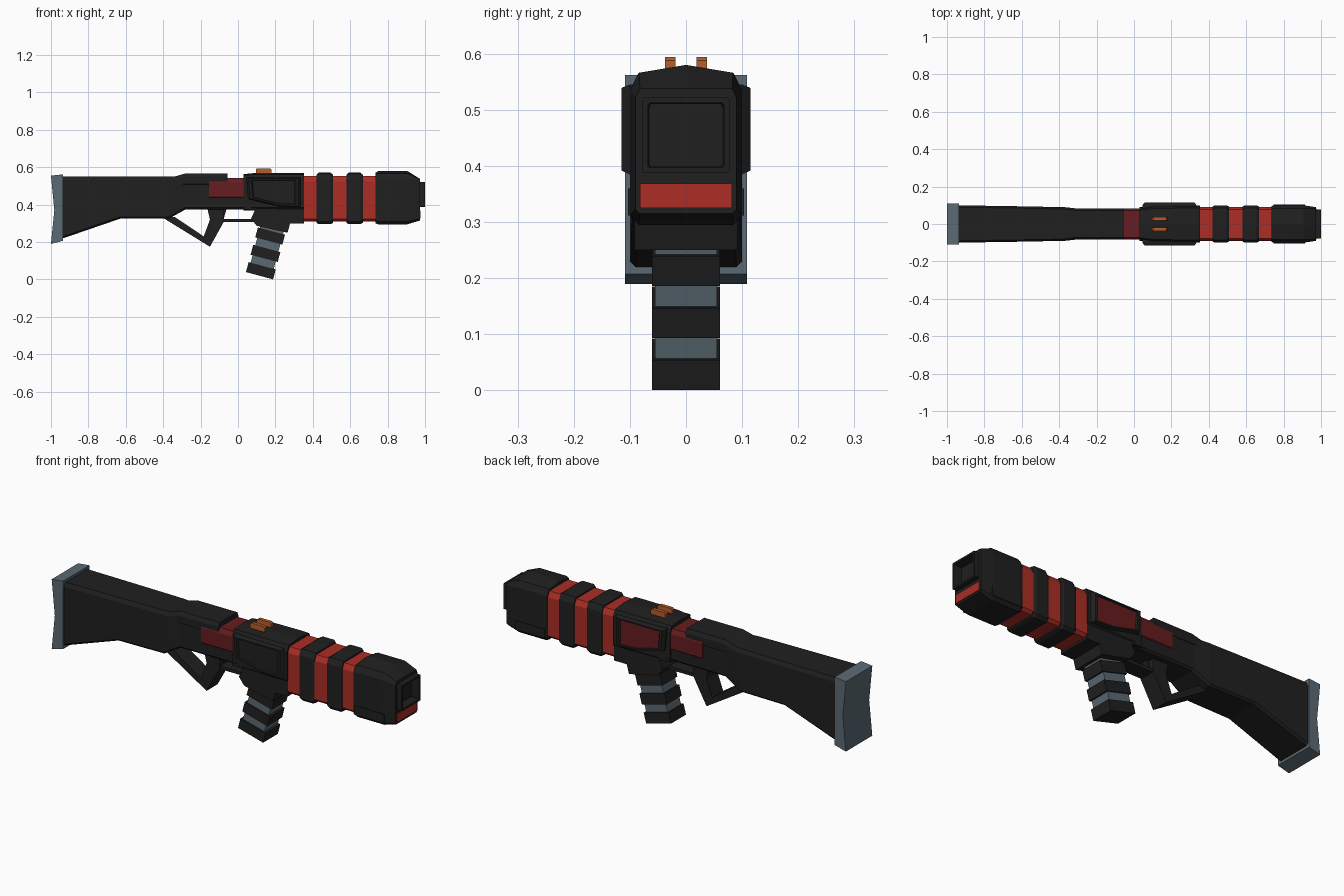
import bpy, bmesh, math

if "Cube" in bpy.data.objects:
    bpy.data.objects.remove(bpy.data.objects["Cube"])


def mat(name, r, g, b):
    m = bpy.data.materials.new(name)
    m.diffuse_color = (r, g, b, 1)
    m.use_nodes = True
    m.node_tree.nodes["Principled BSDF"].inputs["Base Color"].default_value = m.diffuse_color
    return m


BLACK = mat("black", .014, .014, .014)
RED = mat("bright red", .41, .027, .018)
DARK_RED = mat("dark red", .135, .012, .014)
STEEL = mat("blue grey", .105, .142, .172)
ORANGE = mat("orange", .47, .11, .025)


def skin(name, rings, material, cap=None):
    """Bridge equal rings of points and close both ends; cap = other colour for the last face."""
    bm = bmesh.new()
    vs = [[bm.verts.new(p) for p in r] for r in rings]
    n = len(rings[0])
    for a, b in zip(vs, vs[1:]):
        for i in range(n):
            j = (i + 1) % n
            bm.faces.new((a[i], a[j], b[j], b[i]))
    bm.faces.new(vs[0][::-1])
    last = bm.faces.new(vs[-1])
    if cap:
        last.material_index = 1
    bmesh.ops.recalc_face_normals(bm, faces=bm.faces)
    me = bpy.data.meshes.new(name)
    bm.to_mesh(me)
    bm.free()
    me.materials.append(material)
    if cap:
        me.materials.append(cap)
    ob = bpy.data.objects.new(name, me)
    bpy.context.collection.objects.link(ob)
    return ob


def section(x, hw, z0, z1, c=.01, roof=0.0):
    """Cross-section at x: chamfered box with an optional low roof ridge."""
    half = [(hw - c, z0), (hw, z0 + c), (hw, z1 - roof - 2 * c), (hw - c, z1 - roof)]
    pts = half + [(0, z1)] + [(-y, z) for y, z in half[::-1]]
    return [(x, y, z) for y, z in pts]


def loft(name, material, *sections):
    return skin(name, [section(*s) for s in sections], material)


def prism(name, material, profile, hw, y=0.0):
    """Side profile (x, z) extruded across y."""
    return skin(name, [[(x, y + s * hw, z) for x, z in profile] for s in (-1, 1)], material)


def box(name, material, x0, x1, hw, z0, z1, y=0.0):
    return prism(name, material, [(x0, z0), (x1, z0), (x1, z1), (x0, z1)], hw, y)


# Stock and butt plate
loft("stock", BLACK,
     (-.95, .1, .215, .55), (-.63, .095, .325, .55), (-.37, .09, .325, .55),
     (-.28, .08, .375, .55), (-.06, .08, .375, .55), (-.05, .08, .375, .535), (.04, .08, .375, .535))
loft("stock_top_cover", BLACK,
     (-.34, .084, .5, .55), (-.28, .082, .5, .567), (-.055, .082, .5, .567))
prism("butt_plate", STEEL,
      [(-1, .555), (-.935, .562), (-.935, .207), (-1, .19), (-.982, .37)], .109)
loft("red_collar", DARK_RED, (-.155, .084, .43, .543, .012), (.035, .084, .43, .543, .012))

# Receiver
loft("receiver", BLACK,
     (.03, .088, .37, .563, .014, .006), (.10, .096, .37, .57, .014, .008),
     (.30, .1, .37, .57, .014, .008), (.352, .098, .37, .57, .014, .008))
prism("lower_receiver", BLACK,
      [(.03, .39), (.352, .39), (.352, .298), (.278, .298), (.265, .25),
       (.10, .287), (.07, .325), (.09, .37), (.03, .375)], .092)

# Raised side panels with a recessed face (dark red on the +y side)
OUTLINE = [(.045, .545), (.335, .545), (.335, .385), (.22, .39), (.055, .43)]
CX, CZ = .19, .47
for side, face in ((-1, BLACK), (1, DARK_RED)):
    steps = [(1, .08), (1, .1), (.92, .115), (.82, .115), (.78, .109)]
    rings = [[(CX + (x - CX) * k, side * y, CZ + (z - CZ) * k) for x, z in OUTLINE]
             for k, y in steps]
    skin("side_panel", rings, BLACK, face)

# Sight rails
for y in (-.028, .028):
    prism("sight_rail", ORANGE,
          [(.095, .55), (.178, .55), (.178, .588), (.17, .594), (.103, .594), (.095, .588)], .009, y)

# Red barrel with black rings
loft("barrel", RED, (.34, .091, .31, .553, .014), (.75, .091, .31, .553, .014))
for x in (.42, .58):
    loft("barrel_ring", BLACK,
         (x, .094, .302, .56, .014), (x + .012, .1, .296, .571, .015, .006),
         (x + .075, .1, .296, .571, .015, .006), (x + .087, .094, .302, .56, .014))

# Muzzle block running into the square, recessed tip
loft("muzzle", BLACK,
     (.735, .096, .3, .57, .014, .01), (.75, .1, .295, .58, .016, .014),
     (.905, .1, .295, .58, .016, .014), (.973, .09, .315, .538, .008),
     (.973, .078, .387, .522, .003), (1, .078, .387, .522, .003),
     (1, .068, .397, .512, .003), (.955, .066, .399, .51, .003))
box("muzzle_stripe", RED, .968, .977, .082, .325, .369)
for s in (-1, 1):
    box("muzzle_side_plate", BLACK, .745, .915, .003, .312, .36, s * .1)

# Trigger guard: angled strut, upright and thin bar
prism("guard_strut", BLACK, [(-.41, .335), (-.34, .335), (-.18, .228), (-.15, .175)], .045)
prism("guard_upright", BLACK,
      [(-.15, .175), (-.185, .225), (-.15, .32), (-.165, .385), (-.075, .385), (-.075, .31)], .045)
box("guard_bar", BLACK, -.09, .1, .04, .307, .323)
prism("trigger", BLACK, [(-.09, .375), (-.06, .38), (-.075, .33), (-.09, .33)], .015)

# Tilted grip: grey core with black bands
A = math.radians(15)


def grip_part(name, material, s0, s1, half, hw):
    """Piece of the grip from s0 to s1 along its tilted axis."""
    def at(s, t):
        return (.115 + s * math.sin(A) + t * math.cos(A), .02 + s * math.cos(A) - t * math.sin(A))
    prism(name, material, [at(s0, -half), at(s0, half), at(s1, half), at(s1, -half)], hw)


grip_part("grip_core", STEEL, .01, .30, .064, .055)
for s in (0, .096, .192):
    grip_part("grip_band", BLACK, s, s + .055, .075, .061)
